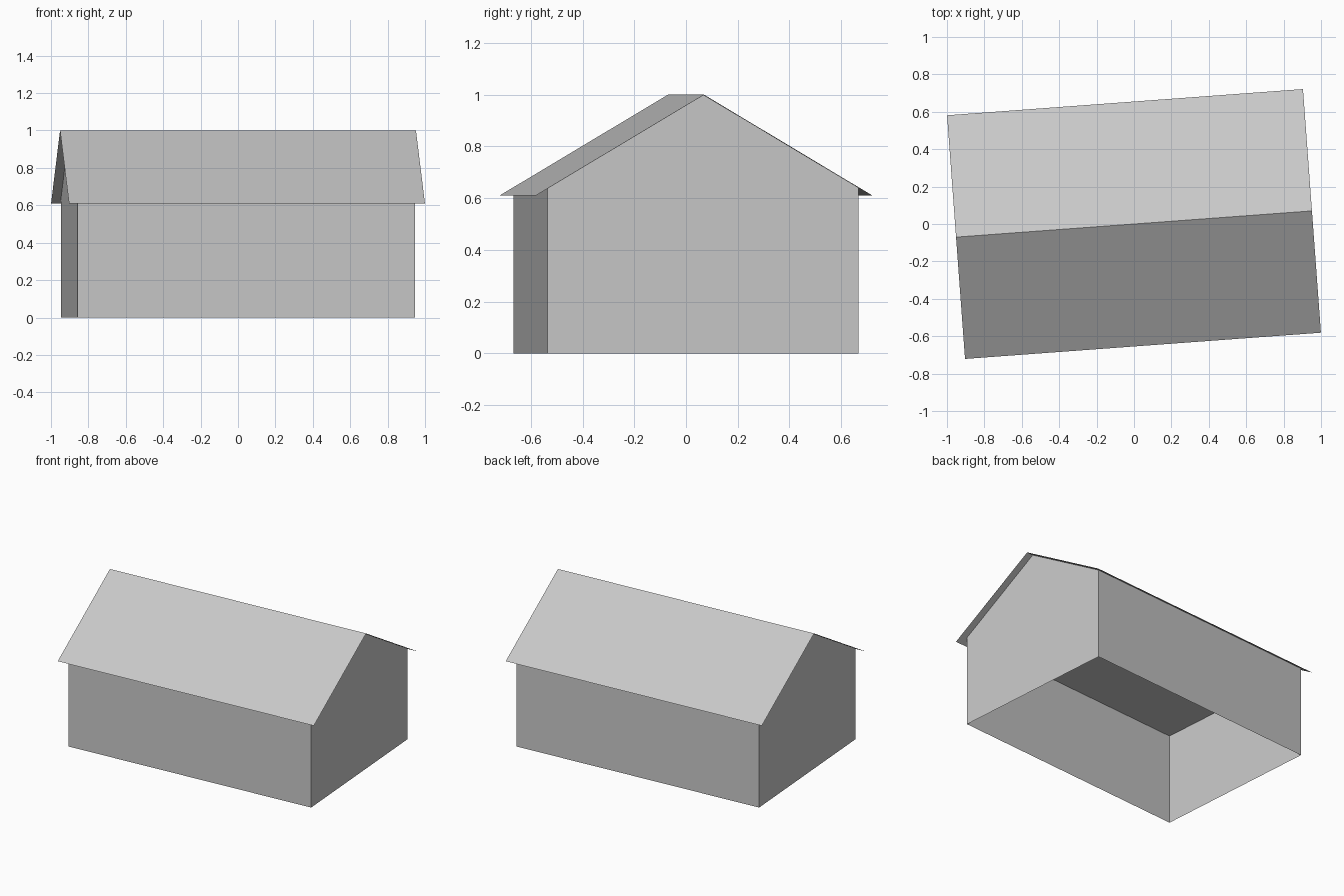
import bpy, math

if "Cube" in bpy.data.objects:
    bpy.data.objects.remove(bpy.data.objects["Cube"])

TURN = math.atan2(0.07, 0.95)        # the house sits slightly turned
ROOF_X, ROOF_Y = 0.954, 0.653        # roof half length and half width
WALL_X, WALL_Y = 0.904, 0.603        # wall half length and half width
EAVE, RIDGE = 0.61, 1.0
WALL_TOP = RIDGE - (RIDGE - EAVE) * WALL_Y / ROOF_Y

grey = bpy.data.materials.new("light grey")
grey.diffuse_color = (0.58, 0.58, 0.58, 1)
grey.use_nodes = True
grey.node_tree.nodes["Principled BSDF"].inputs["Base Color"].default_value = grey.diffuse_color


def part(name, verts, faces):
    mesh = bpy.data.meshes.new(name)
    mesh.from_pydata(verts, [], faces)
    mesh.materials.append(grey)
    obj = bpy.data.objects.new(name, mesh)
    obj.rotation_euler.z = TURN
    bpy.context.collection.objects.link(obj)
    return obj


# Walls: open-bottomed box with a flat ceiling
corners = [(-WALL_X, -WALL_Y), (WALL_X, -WALL_Y), (WALL_X, WALL_Y), (-WALL_X, WALL_Y)]
part("walls",
     [(x, y, z) for z in (0, WALL_TOP) for x, y in corners],
     [(i, (i + 1) % 4, (i + 1) % 4 + 4, i + 4) for i in range(4)] + [(4, 5, 6, 7)])

# Gable triangles at both ends
for name, s in (("right_gable", 1), ("left_gable", -1)):
    part(name, [(s * WALL_X, -s * WALL_Y, WALL_TOP), (s * WALL_X, s * WALL_Y, WALL_TOP),
                (s * WALL_X, 0, RIDGE)], [(0, 1, 2)])

# Roof: two thin sloping sheets meeting at the ridge
profile = [(-ROOF_Y, EAVE), (0, RIDGE), (ROOF_Y, EAVE)]
part("roof", [(x, y, z) for y, z in profile for x in (-ROOF_X, ROOF_X)],
     [(0, 1, 3, 2), (2, 3, 5, 4)])
